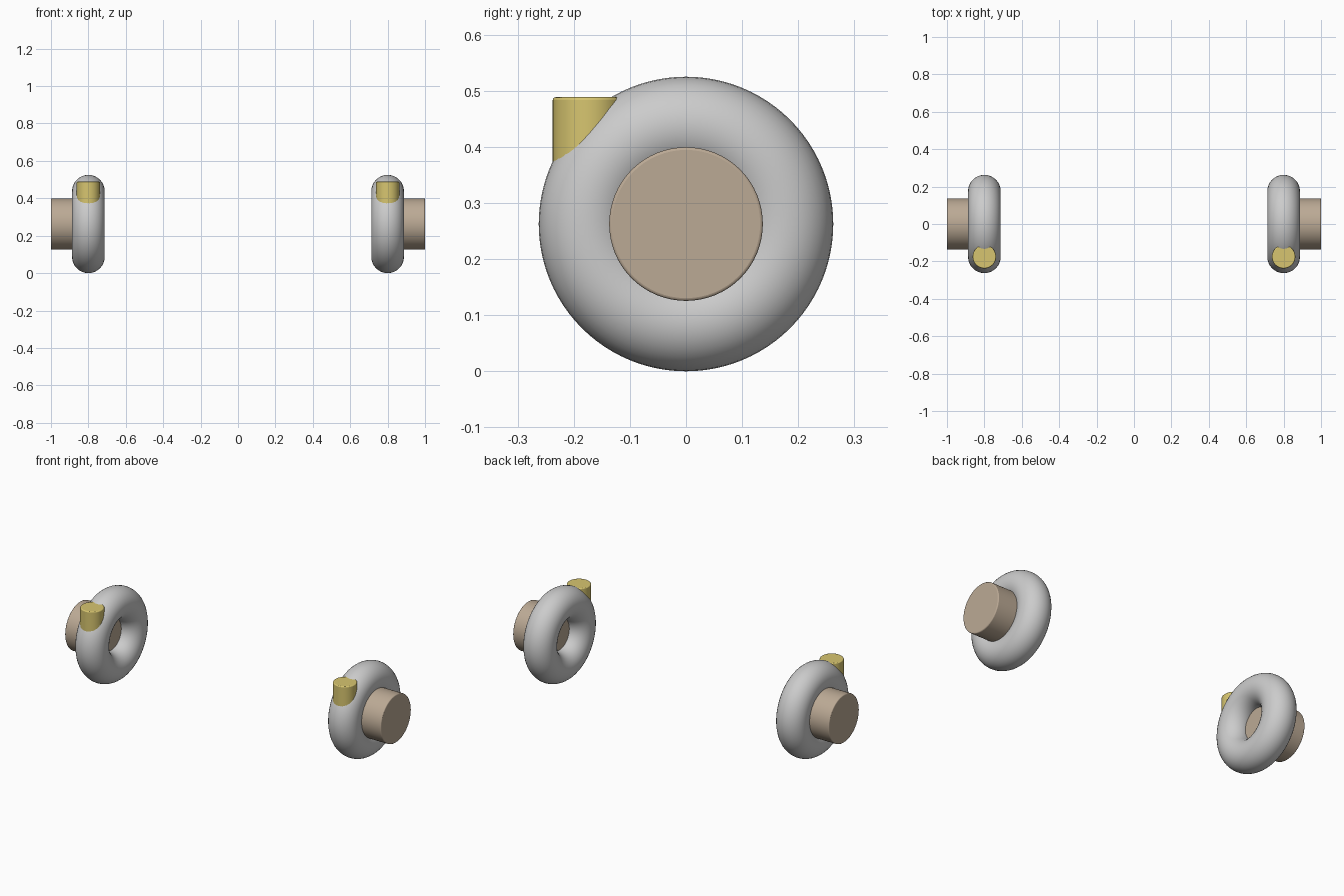
import bpy
from math import pi

if "Cube" in bpy.data.objects:
    bpy.data.objects.remove(bpy.data.objects["Cube"])

Z = 0.2625  # ring centre height


def paint(name, colour):
    m = bpy.data.materials.new(name)
    m.diffuse_color = colour
    m.use_nodes = True
    m.node_tree.nodes["Principled BSDF"].inputs["Base Color"].default_value = m.diffuse_color
    return m


TAN = paint("tan", (0.50, 0.40, 0.30, 1))
YELLOW = paint("yellow", (0.68, 0.56, 0.16, 1))


def cylinder(name, radius, depth, loc, rot, mat):
    bpy.ops.mesh.primitive_cylinder_add(vertices=64, radius=radius, depth=depth,
                                        location=loc, rotation=rot)
    ob = bpy.context.object
    ob.name = name
    ob.data.materials.append(mat)
    # slightly softened rims
    bev = ob.modifiers.new("soft_rim", 'BEVEL')
    bev.width = 0.005
    bev.segments = 3
    bev.limit_method = 'ANGLE'
    bpy.ops.object.shade_smooth_by_angle(angle=pi / 6)


for side, s in (("left", -1), ("right", 1)):
    # thick ring standing upright
    bpy.ops.mesh.primitive_torus_add(major_radius=0.175, minor_radius=0.0875,
                                     major_segments=96, minor_segments=32,
                                     location=(s * 0.8, 0, Z), rotation=(0, pi / 2, 0))
    ring = bpy.context.object
    ring.name = side + "_ring"
    bpy.ops.object.shade_smooth()

    # hub pointing outward from the middle of the ring
    cylinder(side + "_hub", 0.137, 0.2, (s * 0.9, 0, Z), (0, pi / 2, 0), TAN)

    # upright button on the front of the ring
    cylinder(side + "_button", 0.0625, 0.125, (s * 0.8, -0.175, 0.426), (0, 0, 0), YELLOW)
